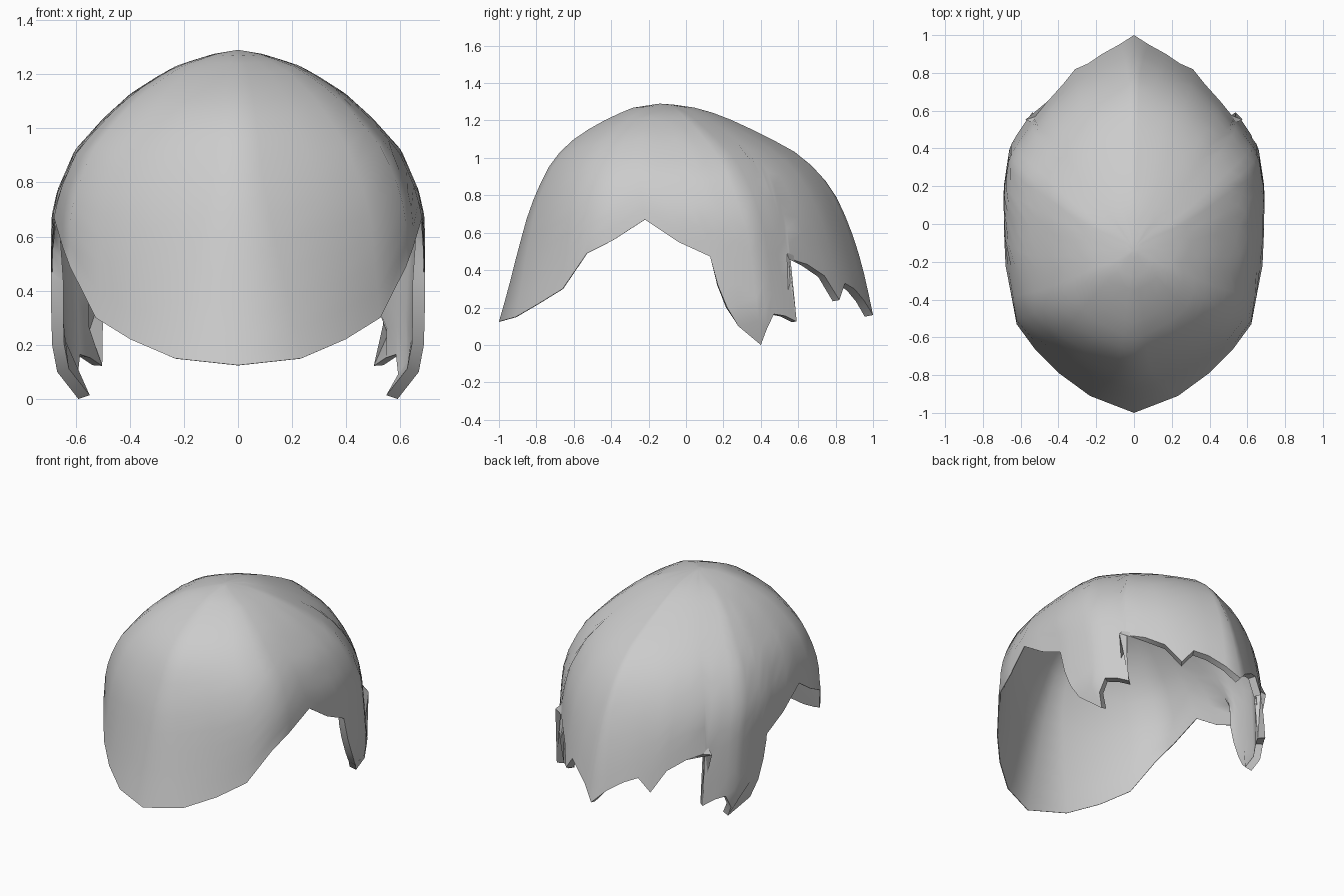
import bpy, bmesh, math

cube = bpy.data.objects.get("Cube")
if cube:
    bpy.data.objects.remove(cube, do_unlink=True)

TOP, CROWN_Y, ROWS = 1.29, -0.14, 16

# Profiles of the dome: (height, value)
FRONT = [(0, -1.02), (.125, -1), (.3, -.95), (.5, -.9), (.7, -.845), (.83, -.795), (.95, -.735),
         (1.05, -.66), (1.1, -.6), (1.16, -.51), (1.22, -.4), (1.27, -.28), (TOP, CROWN_Y)]
BACK = [(0, 1.02), (.16, 1), (.35, .96), (.5, .92), (.65, .87), (.8, .8), (.9, .73), (.98, .65),
        (1.04, .57), (1.12, .42), (1.2, .25), (1.25, .12), (1.28, 0), (TOP, CROWN_Y)]
WIDTH = [(0, .615), (.06, .665), (.13, .69), (.4, .69), (.67, .69), (.77, .668), (.92, .603),
         (1.04, .495), (1.13, .395), (1.2, .285), (1.235, .22), (1.275, .09), (TOP, 0)]
CENTRE = [(.6, 0), (TOP, CROWN_Y)]
# Horizontal section: (lengthwise position, relative half width)
SECTION = [(-1, 0), (-.92, .33), (-.81, .58), (-.69, .77), (-.59, .9), (-.26, .985), (0, 1),
           (.2, 1), (.41, .955), (.5, .875), (.6, .77), (.72, .63), (.83, .46), (.92, .27), (1, 0)]
# Lower edge from front to back: (y, z)
RIM = [(-1, .125), (-.91, .15), (-.79, .22), (-.66, .3), (-.53, .49), (-.39, .56), (-.22, .67),
       (-.04, .55), (.135, .47), (.14, .43), (.17, .32), (.22, .2), (.28, .1), (.4, 0),
       (.43, .08), (.47, .165), (.53, .155), (.592, .125), (.557, .46), (.65, .43), (.74, .37),
       (.82, .24), (.85, .33), (.9, .3), (.95, .24), (1, .16)]


def interp(table, t):
    """Piecewise linear lookup."""
    if t <= table[0][0]:
        return table[0][1]
    for (a, va), (b, vb) in zip(table, table[1:]):
        if t <= b:
            return va + (vb - va) * (t - a) / (b - a)
    return table[-1][1]


def place(angle, z, side):
    """Point on the dome at an angle from the front and a height."""
    s, c = -math.cos(angle), interp(CENTRE, z)
    reach = interp(BACK, z) - c if s > 0 else c - interp(FRONT, z)
    return (side * interp(SECTION, s) * interp(WIDTH, z), c + s * reach, z)


# Angle of each rib at the edge, and evened out higher up
angles = []
for y, z in RIM:
    c = interp(CENTRE, z)
    s = (y - c) / (interp(BACK, z) - c if y > c else c - interp(FRONT, z))
    angles.append(math.acos(-max(-1, min(1, s))))
angles[0], angles[-1] = 0, math.pi
even = angles[:]
for _ in range(12):
    even = [0] + [(a + 2 * b + c) / 4 for a, b, c in zip(even, even[1:], even[2:])] + [math.pi]
half = [(a, e, z, 1, y > .138) for a, e, (y, z) in zip(angles, even, RIM)]
ribs = half + [(a, e, z, -1, f) for a, e, z, _, f in reversed(half[1:-1])]

# Dome shell, rib by rib up to the crown
bm = bmesh.new()
thickness = bm.verts.layers.deform.verify()
crown = bm.verts.new((0, CROWN_Y, TOP))
crown[thickness][0] = .1
columns = []
for a0, a1, z0, side, fringe in ribs:
    column = []
    for k in range(ROWS):
        t = k / ROWS
        blend = min(1, t / .4)
        z = z0 + (TOP - z0) * math.sin(t * math.pi / 2)
        v = bm.verts.new(place(a0 + (a1 - a0) * blend, z, side))
        v[thickness][0] = max(.1, 1 - 2 * t) if fringe else .1
        column.append(v)
    columns.append(column)
for a, b in zip(columns, columns[1:] + columns[:1]):
    for k in range(ROWS - 1):
        bm.faces.new((a[k], b[k], b[k + 1], a[k + 1]))
    bm.faces.new((a[-1], b[-1], crown))
mesh = bpy.data.meshes.new("hair_shell")
bm.to_mesh(mesh)
bm.free()
hair = bpy.data.objects.new("hair_shell", mesh)
bpy.context.collection.objects.link(hair)
hair.vertex_groups.new(name="thickness")

# Grey colour
grey = bpy.data.materials.new("plain_grey")
grey.use_nodes = True
grey.diffuse_color = (.6, .6, .6, 1)
grey.node_tree.nodes["Principled BSDF"].inputs["Base Color"].default_value = (.6, .6, .6, 1)
mesh.materials.append(grey)

# Inward thickness, full along the jagged fringe and thin elsewhere
solid = hair.modifiers.new("thickness", "SOLIDIFY")
solid.thickness = .045
solid.offset = -1
solid.vertex_group = "thickness"

bpy.ops.object.select_all(action="DESELECT")
hair.select_set(True)
bpy.context.view_layer.objects.active = hair
bpy.ops.object.modifier_apply(modifier="thickness")
bpy.ops.object.shade_smooth_by_angle(angle=math.radians(50))
